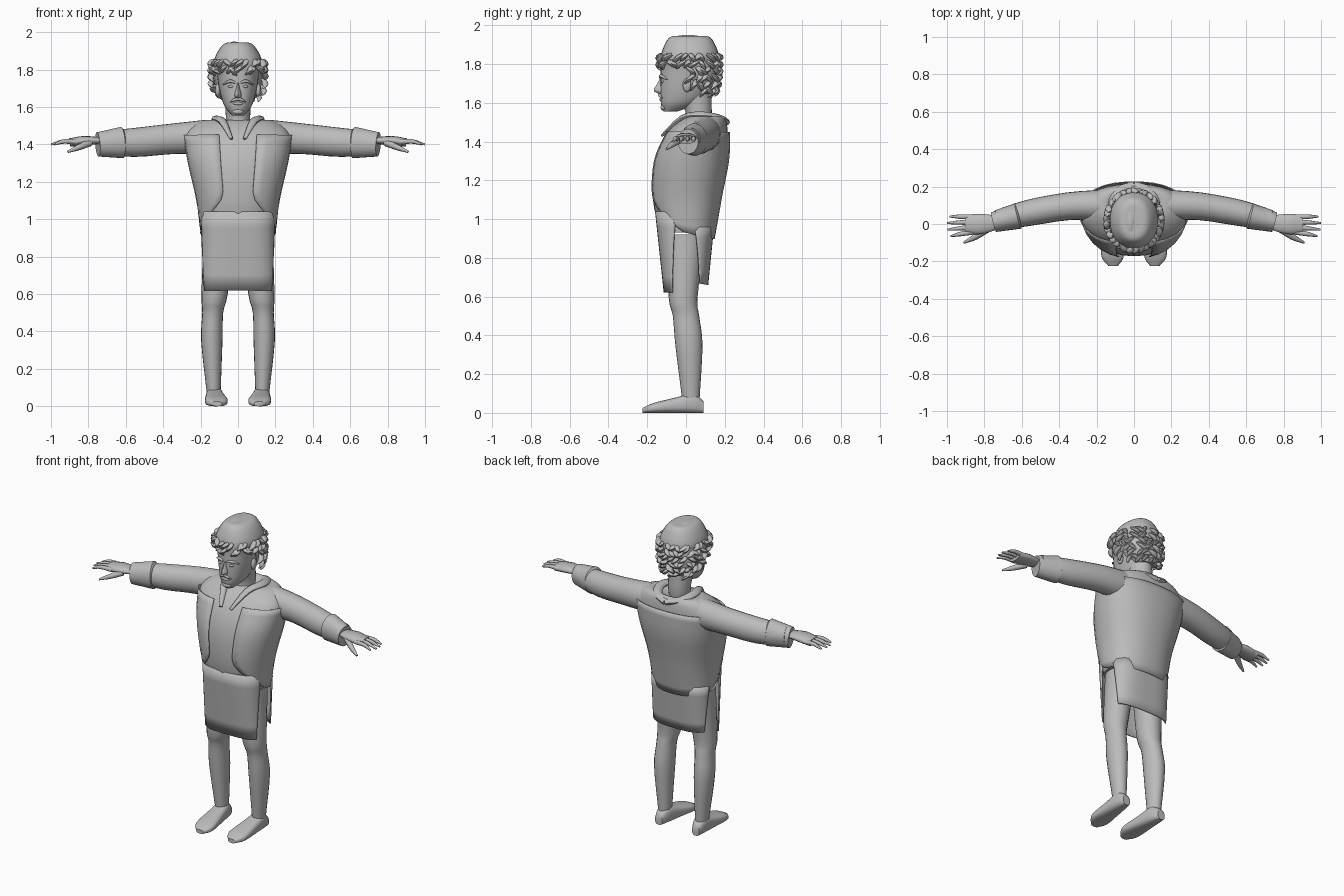
import bpy, bmesh, math, random
from mathutils import Vector

random.seed(4)
default_cube = bpy.data.objects.get("Cube")
if default_cube:
    bpy.data.objects.remove(default_cube, do_unlink=True)

grey = (.5, .5, .5, 1)
material = bpy.data.materials.new("plain grey")
material.use_nodes = True
material.diffuse_color = grey
shader = next(node for node in material.node_tree.nodes if node.type == 'BSDF_PRINCIPLED')
shader.inputs["Base Color"].default_value = grey


def finish(name, bm, mirror=False, thickness=0):
    """Turn a bmesh into a smooth-shaded object with its modifiers."""
    bmesh.ops.recalc_face_normals(bm, faces=bm.faces)
    mesh = bpy.data.meshes.new(name)
    bm.to_mesh(mesh)
    bm.free()
    mesh.materials.append(material)
    part = bpy.data.objects.new(name, mesh)
    bpy.context.collection.objects.link(part)
    if thickness:
        part.modifiers.new("thickness", 'SOLIDIFY').thickness = thickness
    if mirror:
        part.modifiers.new("mirror", 'MIRROR')
    bpy.ops.object.select_all(action='DESELECT')
    part.select_set(True)
    bpy.context.view_layer.objects.active = part
    bpy.ops.object.shade_smooth_by_angle(angle=math.radians(50))


def skin(name, stacks, closed=True, **options):
    """Bridge each stack of rings into a surface, all in one object."""
    bm = bmesh.new()
    for rings in stacks:
        rows = [[bm.verts.new(point) for point in ring] for ring in rings]
        count = len(rows[0])
        for lower, upper in zip(rows, rows[1:]):
            for i in range(count if closed else count - 1):
                j = (i + 1) % count
                bm.faces.new((lower[i], lower[j], upper[j], upper[i]))
        if closed:
            bm.faces.new(rows[0])
            bm.faces.new(rows[-1])
    finish(name, bm, **options)


def ball(name, centre, size, mirror=False):
    """Place an ellipsoid."""
    bm = bmesh.new()
    bmesh.ops.create_uvsphere(bm, u_segments=16, v_segments=10, radius=1)
    bmesh.ops.scale(bm, vec=size, verts=bm.verts)
    bmesh.ops.translate(bm, vec=centre, verts=bm.verts)
    finish(name, bm, mirror)


def spline(keys, steps=4):
    """Pass a smooth curve through key tuples of any length."""
    keys = [Vector(key) for key in keys]
    padded = [keys[0] * 2 - keys[1], *keys, keys[-1] * 2 - keys[-2]]
    result = []
    for a, b, c, d in zip(padded, padded[1:], padded[2:], padded[3:]):
        for step in range(steps):
            t = step / steps
            result.append(b + (c - a) * t / 2 + (a - b * 2.5 + c * 2 - d / 2) * t ** 2
                          + (b * 3 - a - c * 3 + d) * t ** 3 / 2)
    return result + [keys[-1]]


def loop(power=2, count=28, start=0, stop=None):
    """Unit superellipse points, counted from the front."""
    closed = stop is None
    span = math.tau if closed else stop - start
    for i in range(count):
        angle = start + span * i / (count if closed else count - 1)
        s, c = math.sin(angle), math.cos(angle)
        yield (math.copysign(abs(s) ** (2 / power), s),
               -math.copysign(abs(c) ** (2 / power), c))


def level(z, width, y, depth, x=0, tilt=0, **shape):
    """Horizontal ring from half width, centre depth and half depth."""
    return [(x + u * width, y + v * depth, z + tilt * v) for u, v in loop(**shape)]


def tube(keys, flat=1, steps=3, count=8):
    """Rings along a bent path whose keys hold a position and a radius."""
    path = spline(keys, steps)
    rings = []
    for i, key in enumerate(path):
        centre, radius = key.xyz, key[3]
        ahead, behind = path[min(i + 1, len(path) - 1)], path[max(i - 1, 0)]
        turn = (ahead.xyz - behind.xyz).to_track_quat('Z', 'Y')
        rings.append([centre + turn @ Vector((u * radius, v * radius * flat, 0))
                      for u, v in loop(count=count)])
    return rings


# Tunic, closed over the shoulders
hem_to_shoulder = [(.93, .19, 0, .135), (1.1, .21, 0, .17), (1.3, .255, .025, .185),
                   (1.45, .28, .06, .155)]
shoulder_to_neck = [(1.53, .18, .1, .095), (1.5, .06, .08, .05)]
skin("tunic", [[level(*key, power=2.3) for key in spline(hem_to_shoulder + shoulder_to_neck)]])

# Open vest whose front edges curve away from the apron
vest = []
for z, width, y, depth in spline(hem_to_shoulder):
    low = max(0, 1.15 - z) / .2
    gap = .3 + low ** 2
    vest.append(level(z, width + .007, y, depth + .007, tilt=-.03 * low, power=2.3,
                      start=gap, stop=math.tau - gap))
skin("vest", [vest], closed=False, thickness=.006)

# Apron and back flap, split at the sides
apron, flap = [], []
for step in range(6):
    t = step / 5
    half = 1.4 - .35 * t
    apron.append(level(1.04 - .42 * t, .2, 0, .16 - .045 * t, power=3, start=-half, stop=half))
    flap.append(level(.96 - .28 * t, .2, 0, .145 - .03 * t, power=3, tilt=-.02 * t,
                      start=math.pi - half, stop=math.pi + half))
skin("apron", [apron], closed=False, thickness=.008)
skin("back_flap", [flap], closed=False, thickness=.008)

# Rolled collar down to the neck opening
skin("collar", [tube([(.035, -.125, 1.43, .01), (.08, -.02, 1.52, .023), (.115, .08, 1.535, .028),
                      (.08, .17, 1.52, .028), (0, .2, 1.5, .028)], flat=.7)], mirror=True)

# Sleeves and cuffs
skin("sleeves", [tube([(.17, .1, 1.44, .083), (.35, .095, 1.43, .074), (.56, .06, 1.41, .07),
                       (.73, .02, 1.41, .055)], flat=1.1, count=24)], mirror=True)
skin("cuffs", [tube([(.61, .045, 1.41, .055), (.62, .043, 1.41, .07), (.75, .01, 1.4, .054)],
                    flat=1.2, steps=1, count=24)], mirror=True)

# Hands with four fingers and a thumb
skin("palms", [tube([(.72, .01, 1.42, .035), (.82, 0, 1.42, .056), (.9, 0, 1.41, .05)],
                    flat=.45, count=14)], mirror=True)
fingers = [tube([(.79, -.03, 1.41, .02), (.85, -.07, 1.385, .016), (.91, -.1, 1.36, .006)])]
for i in range(4):
    root, tip = .038 - .027 * i, .04 - .035 * i
    reach = 1 - .008 * (i - 1.4) ** 2
    fingers.append(tube([(.86, root, 1.413, .014), (.93, (root + tip) / 2, 1.416, .012),
                         (reach, tip, 1.4, .005)]))
skin("fingers", fingers, mirror=True)

# Legs
skin("legs", [[level(*key, count=20) for key in spline([
    (.07, .037, .025, .045, .13), (.35, .057, .015, .07, .14), (.5, .056, 0, .068, .135),
    (.6, .07, -.015, .075, .125), (.92, .085, 0, .1, .1)])]], mirror=True)

# Shoes, ringed from heel to toe with flat soles
shoe = []
for y, width, top in spline([(.09, .025, .06), (.04, .042, .1), (-.05, .052, .08),
                             (-.17, .06, .05), (-.225, .025, .025)]):
    shoe.append([(.125 + y * .06 + u * width, y, (v + 1) * top / 2) for u, v in loop(power=2.8)])
skin("shoes", [shoe], mirror=True)

# Neck, then the head from chin to smooth crown
skin("neck", [[level(*key) for key in spline([
    (1.4, .06, 0, .1), (1.52, .064, .065, .066), (1.66, .07, .04, .09)])]])
skin("head", [[level(*key, power=2.2) for key in spline([
    (1.555, .03, -.08, .035), (1.6, .07, -.03, .1), (1.68, .097, 0, .132),
    (1.78, .114, .015, .146), (1.84, .129, .02, .15), (1.9, .106, .02, .13),
    (1.94, .07, .02, .1), (1.945, .02, .02, .04)])]])
ball("crown_ridge", (-.02, .01, 1.93), (.03, .08, .02))

# Curly hair: a wreath all round, then rows over the sides and back
curls = []
for row in range(6):
    bare = .9 + .2 * row if row > 1 else 0
    radius = .135 - .002 * max(0, row - 2) ** 2
    for i in range(26):
        angle = math.tau * (i + random.random()) / 26
        if min(angle, math.tau - angle) < bare:
            continue
        sweep = random.choice((-1, 1)) * random.uniform(.05, .13)
        drop = random.uniform(.01, .018)
        keys = []
        for k, thick in enumerate((.012, .017, .014, .004)):
            turn = angle + sweep * (k - 1)
            out = radius + .014 * math.sin(k)
            keys.append((math.sin(turn) * out, .018 - math.cos(turn) * (out + .012),
                         1.85 - .034 * row - k * drop, thick))
        curls.append(tube(keys, flat=.7, steps=2))
skin("hair_curls", curls)
skin("hair_base", [[level(*key) for key in spline([
    (1.645, .06, .09, .05), (1.72, .125, .08, .083), (1.83, .126, .05, .115)])]])

# Face
skin("nose", [[level(*key, count=10) for key in spline([
    (1.645, .01, -.12, .02), (1.663, .02, -.12, .046), (1.7, .01, -.12, .028),
    (1.735, .006, -.12, .01)])]])
skin("brows", [tube([(.014, -.133, 1.73, .006), (.045, -.128, 1.738, .009),
                     (.08, -.097, 1.72, .003)])], mirror=True)
skin("moustache", [tube([(0, -.137, 1.642, .007), (.022, -.136, 1.638, .008),
                         (.042, -.122, 1.624, .002)])], mirror=True)
ball("eyes", (.036, -.12, 1.71), (.017, .01, .008), mirror=True)
ball("lips", (0, -.126, 1.618), (.027, .012, .009))
ball("chin", (0, -.115, 1.575), (.03, .016, .016))
ball("ears", (.108, .005, 1.69), (.014, .022, .035), mirror=True)
